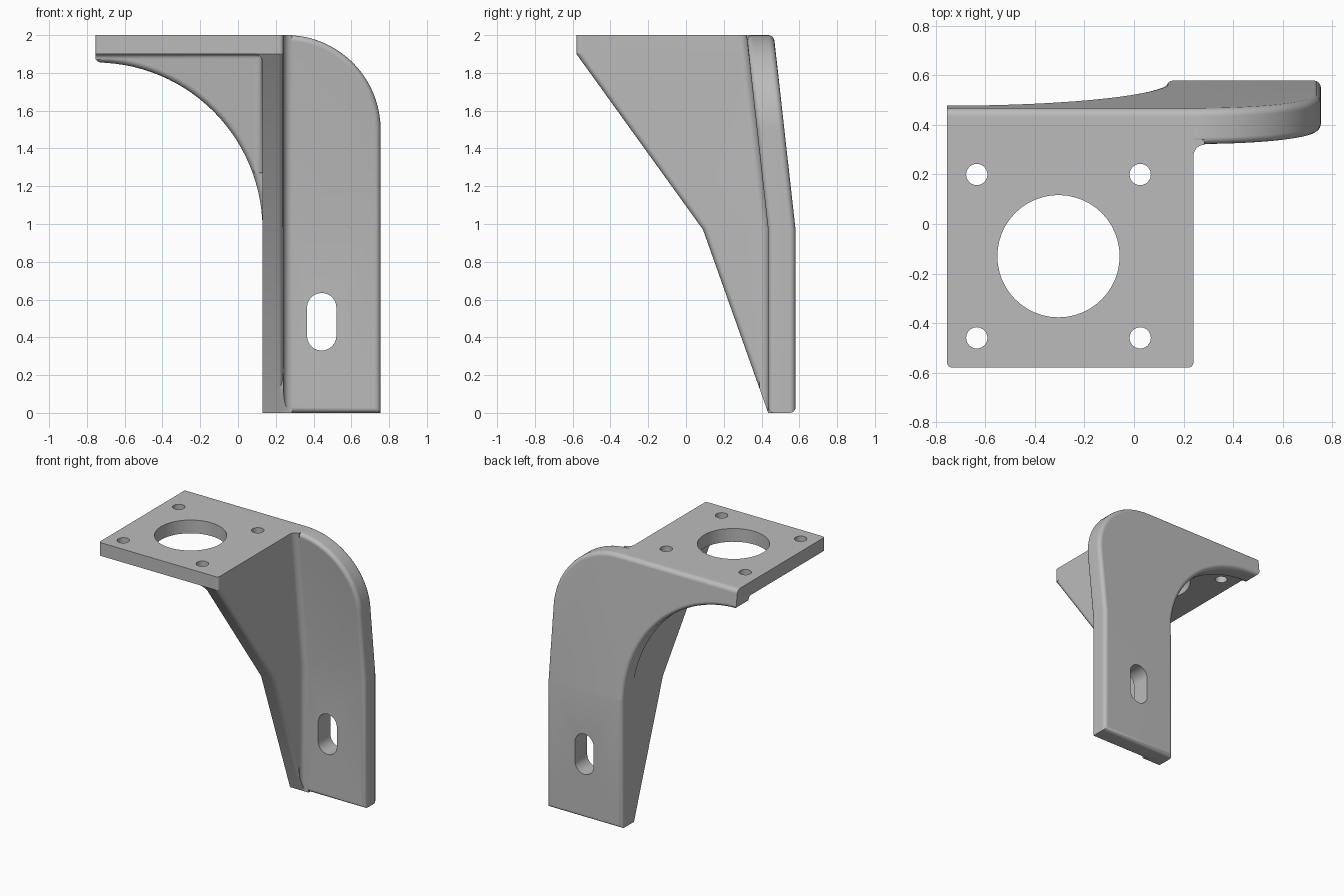
import bpy, bmesh, math
from mathutils import Vector

cube = bpy.data.objects.get("Cube")
if cube:
    bpy.data.objects.remove(cube)

grey = bpy.data.materials.new("plain grey")
grey.use_nodes = True
colour = (0.5, 0.5, 0.5, 1)
grey.diffuse_color = colour
grey.node_tree.nodes["Principled BSDF"].inputs["Base Color"].default_value = colour

LEFT, RIGHT, BACK, FRONT, TOP = -0.755, 0.755, 0.58, -0.58, 2.0
WEB_L, WEB_R, BEND, UNDER = 0.13, 0.24, 0.97, 1.9
WALL = 0.435          # front face of the wall below the bend
LEAN = -0.115         # forward shift of the wall at the top


def arc(cx, cy, r, a0, a1, n):
    return [(cx + r * math.cos(math.radians(a0 + (a1 - a0) * i / n)),
             cy + r * math.sin(math.radians(a0 + (a1 - a0) * i / n))) for i in range(n + 1)]


def prism(name, outline, axis, lo, hi, rounded=None, radius=0.03, lean=False, clips=()):
    """Extrude an outline along an axis, round chosen edges, clip and lean it."""
    place = {"x": lambda p, d: (d, p[0], p[1]),
             "y": lambda p, d: (p[0], d, p[1]),
             "z": lambda p, d: (p[0], p[1], d)}[axis]
    bm = bmesh.new()
    ends = [[bm.verts.new(place(p, d)) for p in outline] for d in (lo, hi)]
    for ring in ends:
        bm.faces.new(ring)
    n = len(outline)
    for i in range(n):
        j = (i + 1) % n
        bm.faces.new((ends[0][i], ends[0][j], ends[1][j], ends[1][i]))
    bmesh.ops.recalc_face_normals(bm, faces=bm.faces)
    if rounded:
        edges = [e for e in bm.edges if rounded(e.verts[0].co, e.verts[1].co)]
        bmesh.ops.bevel(bm, geom=edges, offset=radius, segments=4, profile=0.5,
                        affect="EDGES", clamp_overlap=True)
    if lean:
        bmesh.ops.bisect_plane(bm, geom=bm.verts[:] + bm.edges[:] + bm.faces[:],
                               plane_co=(0, 0, BEND), plane_no=(0, 0, 1))
        for v in bm.verts:
            v.co.y += LEAN * max(0, v.co.z - BEND) / (TOP - BEND)
    for co, no in clips:
        cut = bmesh.ops.bisect_plane(bm, geom=bm.verts[:] + bm.edges[:] + bm.faces[:],
                                     plane_co=co, plane_no=no, clear_outer=True)
        rim = [e for e in cut["geom_cut"] if isinstance(e, bmesh.types.BMEdge)]
        bmesh.ops.holes_fill(bm, edges=rim)
    bmesh.ops.recalc_face_normals(bm, faces=bm.faces)
    mesh = bpy.data.meshes.new(name)
    bm.to_mesh(mesh)
    bm.free()
    mesh.materials.append(grey)
    ob = bpy.data.objects.new(name, mesh)
    bpy.context.collection.objects.link(ob)
    return ob


def fillet(cx, cy, sx, sy, r=0.045, sink=0.02):
    """Concave corner section; sx, sy point away from the corner."""
    curve = [(cx + sx * (r - r * math.cos(t * math.pi / 12)),
              cy + sy * (r - r * math.sin(t * math.pi / 12))) for t in range(7)]
    return curve + [(cx + sx * r, cy - sy * sink), (cx - sx * sink, cy - sy * sink),
                    (cx - sx * sink, cy + sy * r)]


def near(a, b, axis, value):
    return abs(a[axis] - value) < 1e-4 and abs(b[axis] - value) < 1e-4


# Wall: rounded shoulder on one side, large concave sweep on the other
sweep = arc(LEFT, BEND, WEB_L - LEFT, 0, 90, 28)
shoulder = arc(RIGHT - 0.5, TOP - 0.5, 0.5, 0, 90, 20)
outline = [(WEB_L, 0), (RIGHT, 0)] + shoulder + [(LEFT, TOP)] + sweep[::-1]


def wall_edges(a, b):
    rim = (near(a, b, 1, WALL) or near(a, b, 1, BACK)) and not near(a, b, 0, LEFT)
    tip = near(a, b, 0, LEFT) and near(a, b, 2, sweep[-1][1])
    return rim or tip


wall = prism("bracket", outline, "y", WALL, BACK, wall_edges, lean=True)

# Top plate
plate = prism("top_plate", [(LEFT, FRONT), (WEB_R, FRONT), (WEB_R, 0.4), (LEFT, 0.4)], "z", UNDER, TOP,
              lambda a, b: near(a, b, 1, FRONT) and (near(a, b, 0, WEB_R) or near(a, b, 0, LEFT)), 0.02)

# Bent vertical web
side = [(FRONT, TOP), (FRONT, UNDER), (0.09, BEND), (WALL, 0), (0.49, 0), (0.49, BEND), (0.38, TOP)]
web = prism("web", side, "x", WEB_L, WEB_R,
            lambda a, b: near(a, b, 0, WEB_R) and max(a.y, b.y) < WALL + 0.01 and not near(a, b, 2, TOP), 0.03)

# Fillets in the inner corners, trimmed to the sloping front of the web
low = (Vector((0, WALL, 0)), Vector((0, -BEND, 0.09 - WALL)))
high = (Vector((0, FRONT, UNDER)), Vector((0, BEND - UNDER, FRONT - 0.09)))
fillets = [
    prism("outer_fillet", fillet(WEB_R, WALL, 1, -1), "z", 0, TOP, lean=True, clips=[low]),
    prism("inner_fillet", fillet(WEB_L, WALL, -1, -1), "z", 1.27, UNDER + 0.02, lean=True),
    prism("web_top_fillet", fillet(WEB_L, UNDER, -1, -1), "y", FRONT, 0.38, clips=[high]),
    prism("wall_top_fillet", fillet(0.331, UNDER, -1, -1, 0.03), "x", LEFT + 0.001, WEB_L + 0.02),
]

# Cutters: bore, four screw holes and the slot
cutters = [prism("bore", arc(-0.305, -0.13, 0.247, 0, 352.5, 47), "z", 1.7, 2.2)]
for x in (-0.635, 0.025):
    for y in (-0.46, 0.2):
        cutters.append(prism("screw_hole", arc(x, y, 0.043, 0, 345, 23), "z", 1.7, 2.2))
slot = arc(0.443, 0.557, 0.078, 0, 180, 12) + arc(0.443, 0.408, 0.078, 180, 360, 12)
cutters.append(prism("slot", slot, "y", 0.2, 0.8))

# Merge everything into one solid
bpy.context.view_layer.objects.active = wall
for tools, operation in (([plate, web] + fillets, "UNION"), (cutters, "DIFFERENCE")):
    for tool in tools:
        mod = wall.modifiers.new("merge", "BOOLEAN")
        mod.operation, mod.solver, mod.object = operation, "EXACT", tool
        bpy.ops.object.modifier_apply(modifier=mod.name)
        bpy.data.objects.remove(tool)

bpy.ops.object.select_all(action="DESELECT")
wall.select_set(True)
bpy.ops.object.shade_smooth_by_angle(angle=math.radians(32))
weighted = wall.modifiers.new("even shading", "WEIGHTED_NORMAL")
weighted.keep_sharp = True
